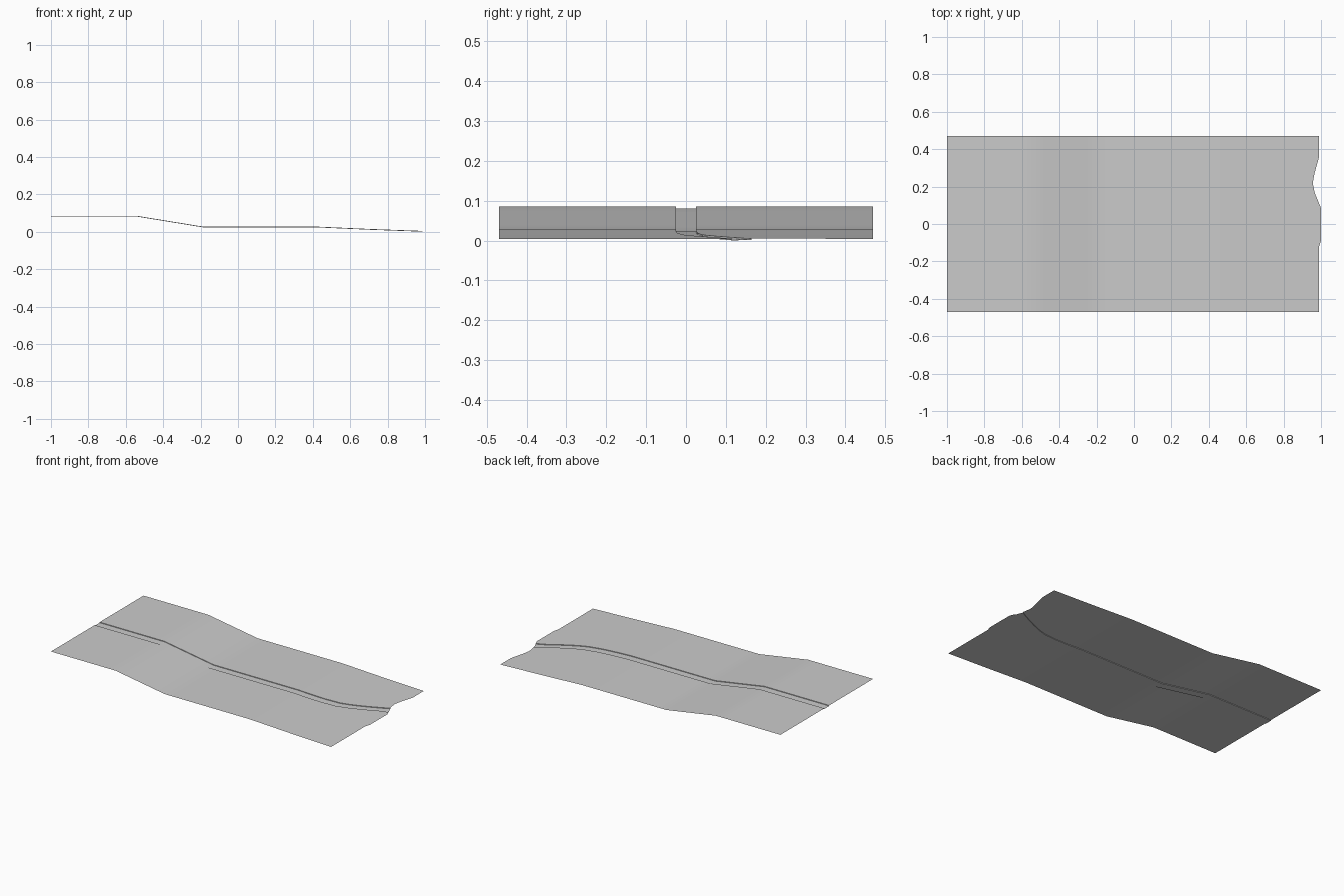
import bpy
import bmesh
import math

cube = bpy.data.objects.get("Cube")
if cube:
    bpy.data.objects.remove(cube, do_unlink=True)

HALF_Y = 0.47      # half width of the land
BANK = 0.025       # half width of the channel
DEPTH = 0.004      # depth of the channel
STEPS = 20         # columns on each side of the channel

# Height along the length, channel centre line, and outline of the far end
SLOPE = [(-1, 0.085), (-0.54, 0.085), (-0.19, 0.028), (0.41, 0.028),
         (0.7, 0.015), (1, 0.004)]
COURSE = [(-1, 0), (0.5, 0), (0.6, 0.003), (0.72, 0.018), (0.85, 0.075), (0.97, 0.14)]
SHORE = [(-0.47, 0.99), (-0.1, 0.99), (-0.09, 1), (0.09, 1), (0.12, 0.985),
         (0.17, 0.965), (0.22, 0.956), (0.27, 0.965), (0.36, 0.99), (0.47, 0.99)]


def sample(points, t):
    """Linear interpolation through a list of points."""
    for (a, va), (b, vb) in zip(points, points[1:]):
        if t <= b:
            return va + (vb - va) * (t - a) / (b - a)
    return points[-1][1]


def material(name, shade):
    mat = bpy.data.materials.new(name)
    mat.use_nodes = True
    color = (shade, shade, shade, 1)
    mat.diffuse_color = color
    mat.node_tree.nodes["Principled BSDF"].inputs["Base Color"].default_value = color
    return mat


def cross_section(x, last):
    """Points across the land, dipping into the channel."""
    mid = sample(COURSE, x)
    left, right = mid + BANK, mid - BANK
    row = [(-HALF_Y + (right + HALF_Y) * i / STEPS, 0) for i in range(STEPS + 1)]
    row += [(right, DEPTH), (left, DEPTH)]
    row += [(left + (HALF_Y - left) * i / STEPS, 0) for i in range(STEPS + 1)]
    points = []
    for y, dip in row:
        px = sample(SHORE, y) if last else x
        points.append((px, y, sample(SLOPE, px) - dip))
    return points


# Land sheet lofted along its length, with the recessed channel
stations = sorted({-1, -0.8, -0.6, -0.54, -0.48, -0.36, -0.25, -0.19, -0.13, 0, 0.2,
                   0.41, 0.5, 0.6, 0.7, 0.76, 0.82, 0.88, 0.93, 0.97})
bm = bmesh.new()
rows = [[bm.verts.new(p) for p in cross_section(x, x == stations[-1])] for x in stations]
for a, b in zip(rows, rows[1:]):
    for i in range(len(a) - 1):
        bm.faces.new((a[i], b[i], b[i + 1], a[i + 1]))
mesh = bpy.data.meshes.new("land_sheet")
bm.to_mesh(mesh)
bm.free()

land = bpy.data.objects.new("land_sheet", mesh)
bpy.context.collection.objects.link(land)
mesh.materials.append(material("plain grey", 0.6))
bpy.context.view_layer.objects.active = land
land.select_set(True)
bpy.ops.object.shade_smooth_by_angle(angle=math.radians(30))
